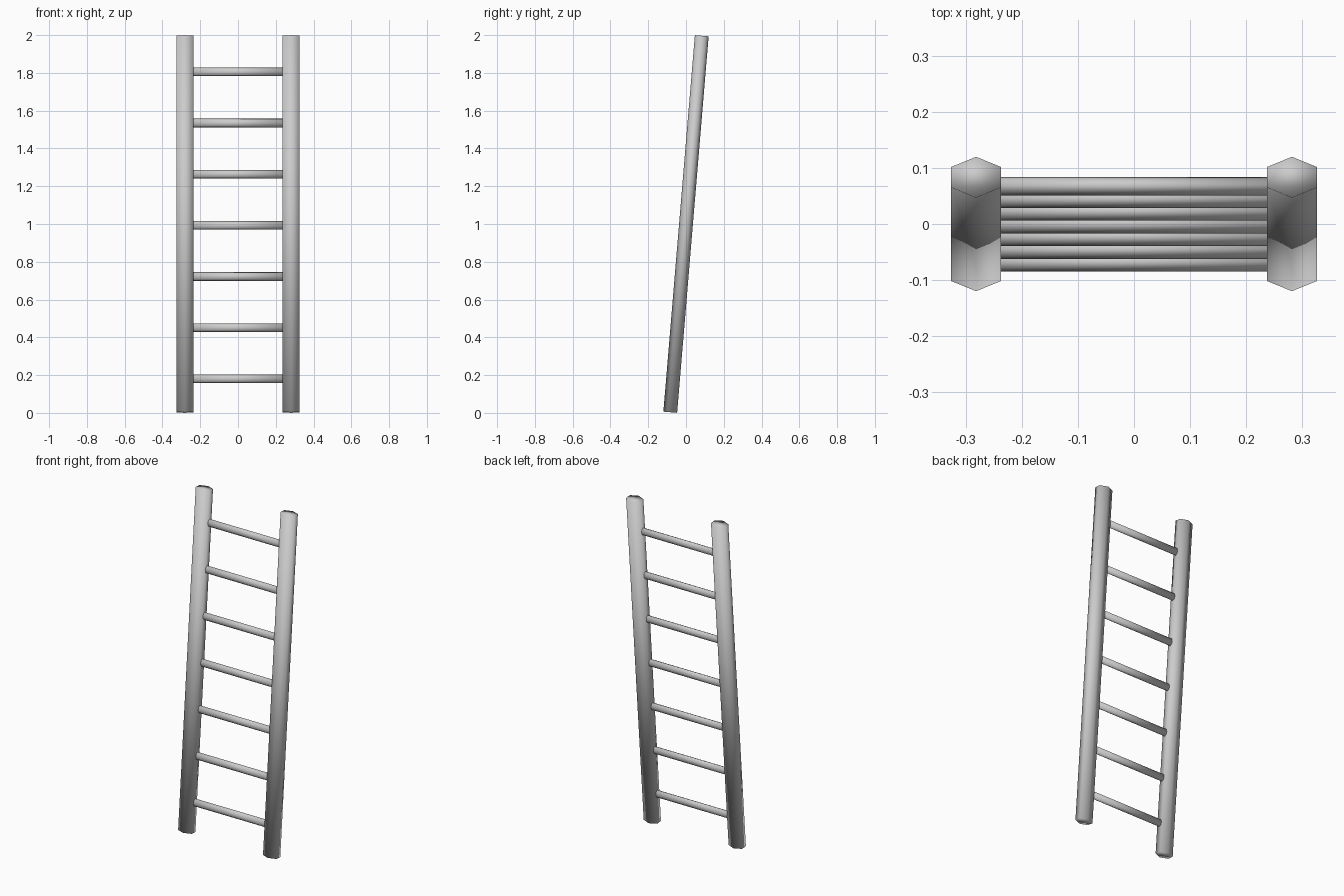
import bpy
from math import radians, pi, sin, cos
from mathutils import Matrix

if "Cube" in bpy.data.objects:
    bpy.data.objects.remove(bpy.data.objects["Cube"])

TILT = radians(-4.78)          # ladder leans towards +y at the top
LEAN = Matrix.Translation((0, 0, 1)) @ Matrix.Rotation(TILT, 4, 'X')


def prism(name, sides, radius, length, local):
    """Smooth-shaded low-poly cylinder, placed in ladder space and then leaned."""
    bpy.ops.mesh.primitive_cylinder_add(vertices=sides, radius=radius, depth=length)
    ob = bpy.context.object
    ob.name = name
    ob.data.transform(LEAN @ local)
    bpy.ops.object.shade_smooth()
    return ob


FLATTEN = Matrix.Diagonal((1, 0.71, 1, 1))

# Hexagonal side rails
for side, x in (("left", -0.2815), ("right", 0.2815)):
    prism(side + "_rail", 6, 0.0515, 2.0,
          Matrix.Translation((x, 0, 0)) @ FLATTEN)

# Seven evenly spaced rungs, ends buried in the rails
for i in range(7):
    z = -0.007 + (i - 3) * 0.2717
    prism(f"rung_{i + 1}", 8, 0.0228, 0.5,
          Matrix.Translation((0, 0, z)) @ FLATTEN @ Matrix.Rotation(pi / 2, 4, 'Y'))
